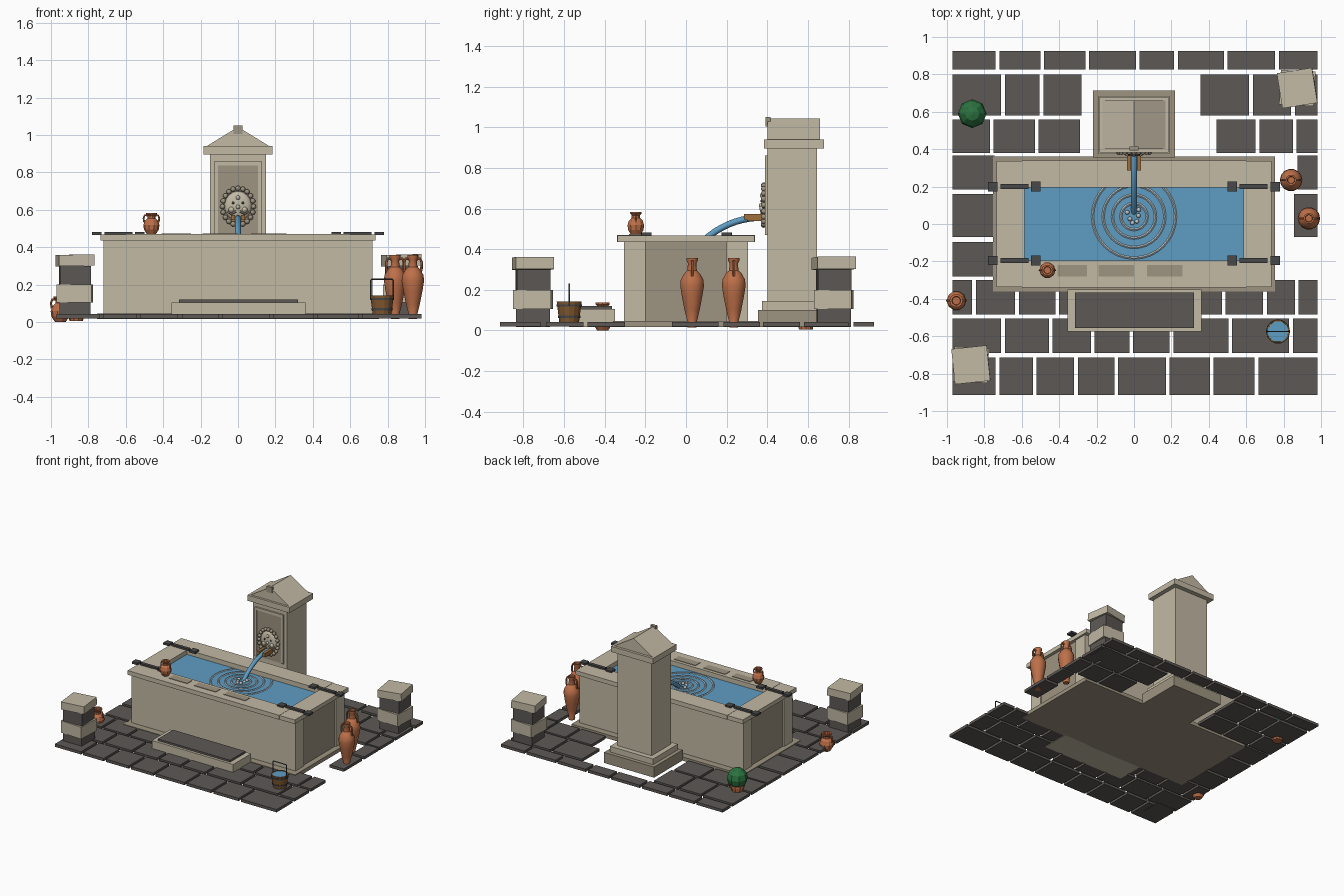
import bpy, bmesh, math
from mathutils import Vector, Matrix

if "Cube" in bpy.data.objects:
    bpy.data.objects.remove(bpy.data.objects["Cube"])


def material(name, hexcode):
    rgb = [int(hexcode[i:i + 2], 16) / 255 for i in (0, 2, 4)]
    m = bpy.data.materials.new(name)
    m.diffuse_color = [c / 12.92 if c < 0.04 else ((c + 0.055) / 1.055) ** 2.4 for c in rgb] + [1]
    m.use_nodes = True
    m.node_tree.nodes["Principled BSDF"].inputs["Base Color"].default_value = m.diffuse_color
    return m


STONE = material("light stone", "C3BAA5")
SHADE = material("weathered stone", "9E9481")
PAVE = material("dark paving", "5C5855")
IRON = material("iron", "484848")
CLAY = material("terracotta", "BE7049")
WATER = material("water", "5F9DC3")
FOAM = material("foam", "BCC6CA")
LEAF = material("leaf green", "2C7340")
WOOD = material("wood", "82592F")
BRONZE = material("bronze", "A0703F")


def finish(bm, name, mat, smooth=None):
    bmesh.ops.recalc_face_normals(bm, faces=bm.faces[:])
    me = bpy.data.meshes.new(name)
    bm.to_mesh(me)
    bm.free()
    ob = bpy.data.objects.new(name, me)
    bpy.context.collection.objects.link(ob)
    me.materials.append(mat)
    if smooth:
        bpy.ops.object.select_all(action='DESELECT')
        ob.select_set(True)
        bpy.context.view_layer.objects.active = ob
        bpy.ops.object.shade_smooth_by_angle(angle=math.radians(smooth))
    return ob


def add_box(bm, x0, x1, y0, y1, z0, z1):
    mat = Matrix.Translation(((x0 + x1) / 2, (y0 + y1) / 2, (z0 + z1) / 2))
    bmesh.ops.create_cube(bm, size=1, matrix=mat @ Matrix.Diagonal((x1 - x0, y1 - y0, z1 - z0, 1)))


def boxes(name, mat, *dims):
    bm = bmesh.new()
    for d in dims:
        add_box(bm, *d)
    return finish(bm, name, mat)


def lathe(name, mat, profile, loc, n=12, smooth=None, closed=False, clip_y=None):
    bm = bmesh.new()
    rings = [[bm.verts.new((loc[0] + r * math.cos(2 * math.pi * i / n),
                            loc[1] + r * math.sin(2 * math.pi * i / n), loc[2] + z))
              for i in range(n)] for r, z in profile]
    pairs = list(zip(rings, rings[1:])) + ([(rings[-1], rings[0])] if closed else [])
    for a, b in pairs:
        for i in range(n):
            bm.faces.new((a[i], a[(i + 1) % n], b[(i + 1) % n], b[i]))
    if not closed:
        bm.faces.new(rings[0])
        bm.faces.new(rings[-1])
    if clip_y:
        bmesh.ops.bisect_plane(bm, geom=bm.verts[:] + bm.edges[:] + bm.faces[:],
                               plane_co=(0, clip_y, 0), plane_no=(0, 1, 0), clear_outer=True)
    return finish(bm, name, mat, smooth)


def balls(name, mat, items, scale=(1, 1, 1), seg=8):
    bm = bmesh.new()
    for x, y, z, r in items:
        bmesh.ops.create_uvsphere(bm, u_segments=seg, v_segments=max(5, seg // 2 + 1), radius=r,
                                  matrix=Matrix.Translation((x, y, z)) @ Matrix.Diagonal((*scale, 1)))
    return finish(bm, name, mat, 50)


def tube(name, mat, pts, r, n=6):
    # sweep a round section along a path
    bm = bmesh.new()
    pts = [Vector(p) for p in pts]
    rings = []
    for i, p in enumerate(pts):
        t = (pts[min(i + 1, len(pts) - 1)] - pts[max(i - 1, 0)]).normalized()
        side = t.cross(Vector((0, 1, 0)) if abs(t.y) < 0.5 else Vector((1, 0, 0))).normalized()
        up = t.cross(side)
        rings.append([bm.verts.new(p + r * (math.cos(a) * side + math.sin(a) * up))
                      for a in (2 * math.pi * k / n for k in range(n))])
    for a, b in zip(rings, rings[1:]):
        for k in range(n):
            bm.faces.new((a[k], a[(k + 1) % n], b[(k + 1) % n], b[k]))
    bm.faces.new(rings[0])
    bm.faces.new(rings[-1])
    return finish(bm, name, mat, 50)


# paving: each row has its y span and runs of joint positions along x
ROWS = [
    (.825, .925, [(-.97, -.73, -.49, -.25, .02, .225, .49, .765, .98)]),
    (.58, .80, [(-.97, -.70, -.495, -.28), (.355, .625, .85, .98)]),
    (.38, .56, [(-.97, -.76, -.52, -.29), (.44, .66, .86, .98)]),
    (.185, .365, [(-.97, -.745), (.875, .98)]),
    (-.07, .16, [(-.97, -.745), (.855, .98)]),
    (-.28, -.095, [(-.97, -.745)]),
    (-.485, -.30, [(-.97, -.855, -.625, -.41, -.34), (.35, .48, .70, .87, .98)]),
    (-.69, -.505, [(-.97, -.70, -.445, -.22, -.015, .20, .515, .84, .98)]),
    (-.915, -.715, [(-.97, -.73, -.53, -.31, -.095, .18, .415, .655, .98)]),
]
boxes("paving", PAVE, *[(a + .01 * (i > 0), b - .01 * (i < len(run) - 2), y0, y1, .02, .042)
                        for y0, y1, runs in ROWS for run in runs
                        for i, (a, b) in enumerate(zip(run, run[1:]))])

# trough
boxes("trough_plinth", SHADE, (-.755, .755, -.36, .36, .016, .046))
boxes("trough_long_walls", STONE, *[(-.72, .72, min(s * .2, s * .306), max(s * .2, s * .306), .03, .44) for s in (-1, 1)])
boxes("trough_end_walls", SHADE, *[(min(s * .59, s * .71), max(s * .59, s * .71), -.2, .2, .03, .44) for s in (-1, 1)])
boxes("rim", STONE, *[(-.6, .6, min(s * .195, s * .34), max(s * .195, s * .34), .435, .47) for s in (-1, 1)],
      *[(min(s * .585, s * .735), max(s * .585, s * .735), -.337, .337, .435, .468) for s in (-1, 1)])
boxes("worn_rim_patches", SHADE, *[(a, b, -.28, -.22, .466, .474) for a, b in ((-.41, -.25), (-.19, 0), (.07, .26))])
boxes("trough_water", WATER, (-.59, .59, -.2, .2, .40, .43))

# iron clamps on the rim corners
clamps = []
for sx in (-1, 1):
    for y in (-.195, .2):
        for c, hw, hy in ((.755, .025, .025), (.64, .075, .013), (.525, .026, .026)):
            clamps.append((sx * c - hw, sx * c + hw, y - hy, y + hy, .466, .482))
boxes("rim_clamps", IRON, *clamps)

# front step
boxes("step", STONE, (-.355, .36, -.575, -.35, .016, .105))
boxes("step_tread", PAVE, (-.315, .32, -.555, -.365, .1, .12))

# ripples and foam
for r in (.07, .115, .165, .222):
    lathe("ripple", FOAM, [(r - .007, 0), (r, .005), (r + .007, 0), (r, -.005)], (0, .04, .432),
          n=32, closed=True, clip_y=.195)
balls("foam", FOAM, [(.04 * math.cos(k * .9) * (.6 + .4 * (k % 2)), .045 + .04 * math.sin(k * .9), .435, .013)
                     for k in range(7)])

# pillar
boxes("pillar_base", SHADE, (-.22, .22, .355, .715, .016, .1))
boxes("pillar_base_step", STONE, (-.19, .19, .373, .685, .1, .145))
boxes("pillar_shaft", STONE, (-.15, .15, .4, .645, .14, .9))
boxes("pillar_cornice", STONE, (-.185, .185, .383, .68, .895, .94))
boxes("niche_panel", SHADE, (-.11, .11, .394, .402, .47, .84))
boxes("niche_frame", STONE, (-.125, -.108, .388, .41, .47, .86), (.108, .125, .388, .41, .47, .86),
      (-.125, .125, .388, .41, .838, .86))
bm = bmesh.new()
ends = [[bm.verts.new((x, y, z)) for x, z in ((-.168, .94), (.168, .94), (0, 1.043))] for y in (.4, .66)]
bm.faces.new(ends[0])
bm.faces.new(ends[1])
for i in range(3):
    bm.faces.new((ends[0][i], ends[0][(i + 1) % 3], ends[1][(i + 1) % 3], ends[1][i]))
finish(bm, "pillar_roof", STONE)
boxes("roof_ornament", SHADE, (-.023, .023, .392, .415, 1.005, 1.05))

# carved face with curls
balls("mask_face", STONE, [(0, .392, .62, .072)], scale=(1, .3, 1.1), seg=16)
balls("mask_curls", SHADE, [(.083 * math.sin(a), .383, .617 + .098 * math.cos(a), .014)
                            for a in (2 * math.pi * k / 20 for k in range(20))])
balls("mask_features", STONE, [(0, .37, .615, .012), (-.035, .376, .6, .016), (.035, .376, .6, .016),
                               (0, .375, .665, .012)])
balls("mask_eyes", IRON, [(s * .026, .373, .637, .007) for s in (-1, 1)])
for s in (-1, 1):
    tube("mask_moustache", SHADE, [(s * .01, .37, .592), (s * .035, .372, .578), (s * .055, .38, .59)], .006)

# spout and falling water
boxes("spout", BRONZE, (-.037, .037, .3, .395, .538, .547),
      *[(min(s * .015, s * .037), max(s * .015, s * .037), .285, .385, .545, .572) for s in (-1, 1)])
tube("water_jet", WATER, [(0, .37 - .31 * t, .556 - .012 * t - .125 * t ** 2.3) for t in [k / 10 for k in range(11)]], .016, 8)


# stacked stone posts, alternating courses
def post(x, y, turns, tilt):
    for i, (z0, z1, w) in enumerate(((.018, .105, .165), (.105, .2, .185), (.2, .3, .165), (.3, .36, .19))):
        ob = boxes("post_block", (PAVE, STONE)[i % 2], (-w / 2, w / 2, -w / 2, w / 2, z0 - .33, z1 - .33))
        ob.location = (x, y, .33)
        ob.rotation_euler = (0, tilt if i == 3 else 0, math.radians(turns[i]))


post(-.872, -.753, (0, -3, 2, 6), -.02)
post(.873, .727, (2, -3, 4, 9), -.03)

# tall jars
for x, y in ((.84, .235), (.935, .03)):
    lathe("tall_jar", CLAY, [(.022, .015), (.026, .03), (.023, .04), (.038, .1), (.052, .17), (.06, .22),
                             (.057, .25), (.04, .28), (.024, .295), (.021, .33), (.029, .345), (.029, .357),
                             (.02, .357), (.018, .32)], (x, y, 0), n=14, smooth=35)
    for s in (-1, 1):
        tube("tall_jar_handle", CLAY, [(x + s * a, y, z) for a, z in
                                       ((.02, .335), (.038, .34), (.047, .32), (.046, .285), (.04, .262))], .007)

# small jars
for x, y, z, k in ((-.463, -.247, .47, 1), (-.95, -.41, 0, 1.2)):
    lathe("small_jar", CLAY, [(r * k, h * k) for r, h in
                              ((.024, 0), (.04, .025), (.043, .048), (.036, .07), (.022, .084), (.021, .097),
                               (.03, .106), (.03, .114), (.02, .114), (.018, .095))], (x, y, z), n=10)
    for s in (-1, 1):
        tube("small_jar_handle", CLAY, [(x + s * a * k, y, z + h * k) for a, h in
                                        ((.02, .1), (.036, .1), (.042, .085), (.038, .062))], .005 * k)

# potted shrub
lathe("plant_pot", CLAY, [(.036, .005), (.048, .07), (.055, .072), (.055, .09), (.045, .09)], (-.865, .59, 0), n=10)
bm = bmesh.new()
bmesh.ops.create_uvsphere(bm, u_segments=8, v_segments=6, radius=.077, matrix=Matrix.Translation((-.865, .59, .142)))
finish(bm, "shrub", LEAF)

# bucket
B = (.77, -.575, .042)
lathe("bucket", WOOD, [(.05, 0), (.063, .1), (.056, .1), (.055, .088)], B, n=14)
lathe("bucket_water", WATER, [(.056, .085), (.057, .096)], B, n=14)
for z in (.02, .075):
    r = .05 + .13 * z
    lathe("bucket_band", IRON, [(r, z), (r + .004, z), (r + .005, z + .012), (r + .001, z + .012)], B, n=14, closed=True)
tube("bucket_handle", IRON, [(B[0] + x, B[1], z) for x, z in
                             ((-.061, .12), (-.061, .222), (-.055, .228), (.055, .228), (.061, .222), (.061, .12))], .004)
